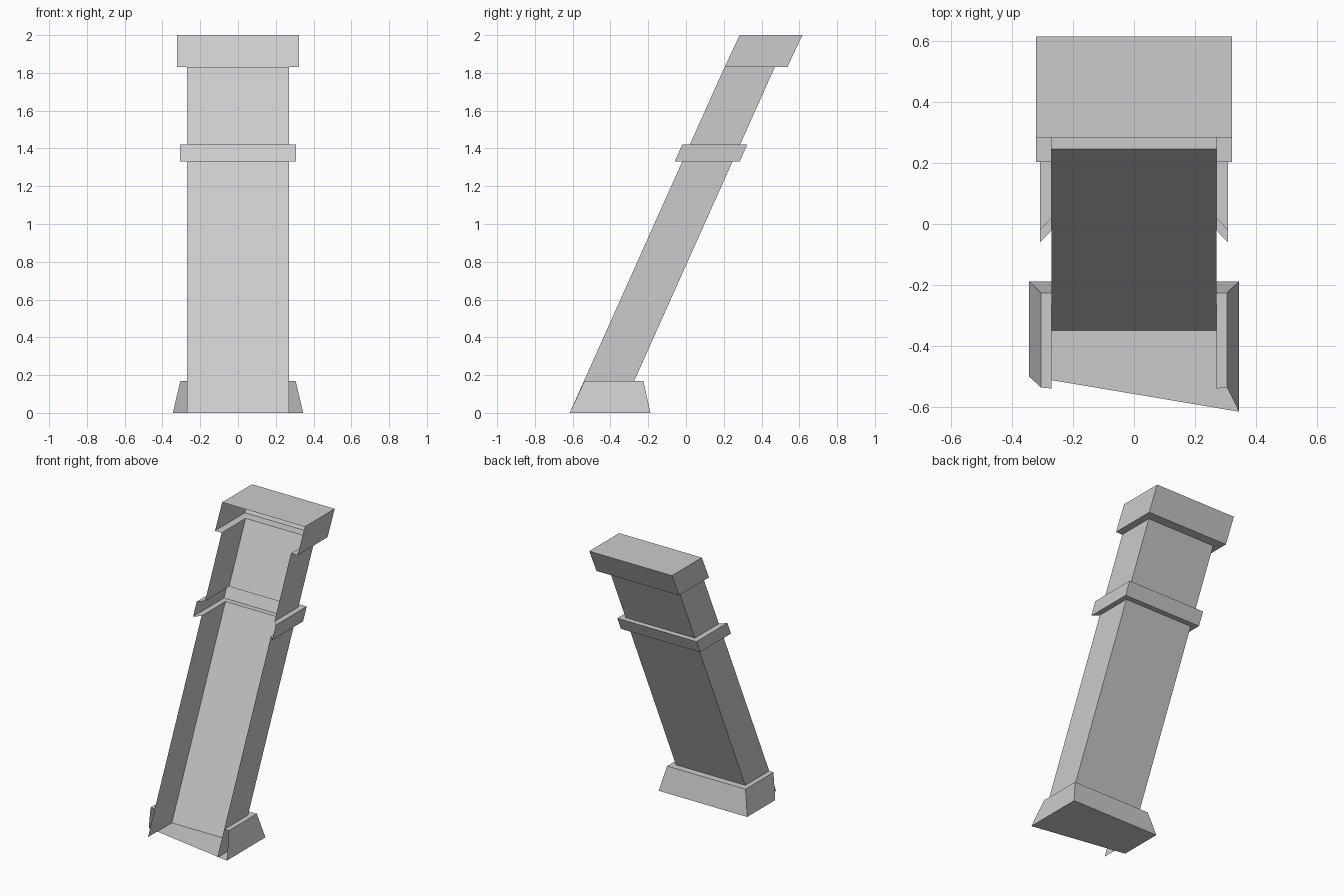
import bpy, bmesh

if "Cube" in bpy.data.objects:
    bpy.data.objects.remove(bpy.data.objects["Cube"])

LEAN = 0.448  # y shift per unit of height


def shaft_ring(z):
    # open-fronted outline of the leaning shaft at height z
    return outline(z, 0.27, -0.616 + LEAN * z, -0.35 + LEAN * z)


def outline(z, hx, front, back, left_front=None):
    lf = front if left_front is None else left_front
    return [(-hx, lf, z), (-hx, back, z), (hx, back, z), (hx, front, z)]


def build(name, rings, cap_bottom=False, cap_top=False):
    # skin left, back and right sides between successive outlines
    bm = bmesh.new()
    loops = [[bm.verts.new(p) for p in r] for r in rings]
    for lo, hi in zip(loops, loops[1:]):
        for i in range(3):
            bm.faces.new((lo[i + 1], lo[i], hi[i], hi[i + 1]))
    if cap_bottom:
        bm.faces.new(loops[0])
    if cap_top:
        bm.faces.new(loops[-1][::-1])
    mesh = bpy.data.meshes.new(name)
    bm.to_mesh(mesh)
    bm.free()
    obj = bpy.data.objects.new(name, mesh)
    bpy.context.collection.objects.link(obj)
    return obj


# Shaft pieces below and above the band
build("lower_shaft", [shaft_ring(0), shaft_ring(1.33)])
build("upper_shaft", [shaft_ring(1.42), shaft_ring(1.83)])

# Flared foot with a skewed front edge and a ledge to the shaft
build("base", [outline(0, 0.345, -0.616, -0.188, -0.5),
               outline(0.17, 0.305, -0.537, -0.226),
               shaft_ring(0.17)], cap_bottom=True)

# Mitred band around the shaft
build("band", [shaft_ring(1.33),
               outline(1.33, 0.308, -0.06, 0.284),
               outline(1.42, 0.308, -0.02, 0.324),
               shaft_ring(1.42)])

# Capital block with a ledge below and a closed top
build("capital", [shaft_ring(1.83),
                  outline(1.83, 0.322, 0.204, 0.536),
                  outline(2.0, 0.322, 0.284, 0.616)], cap_top=True)
